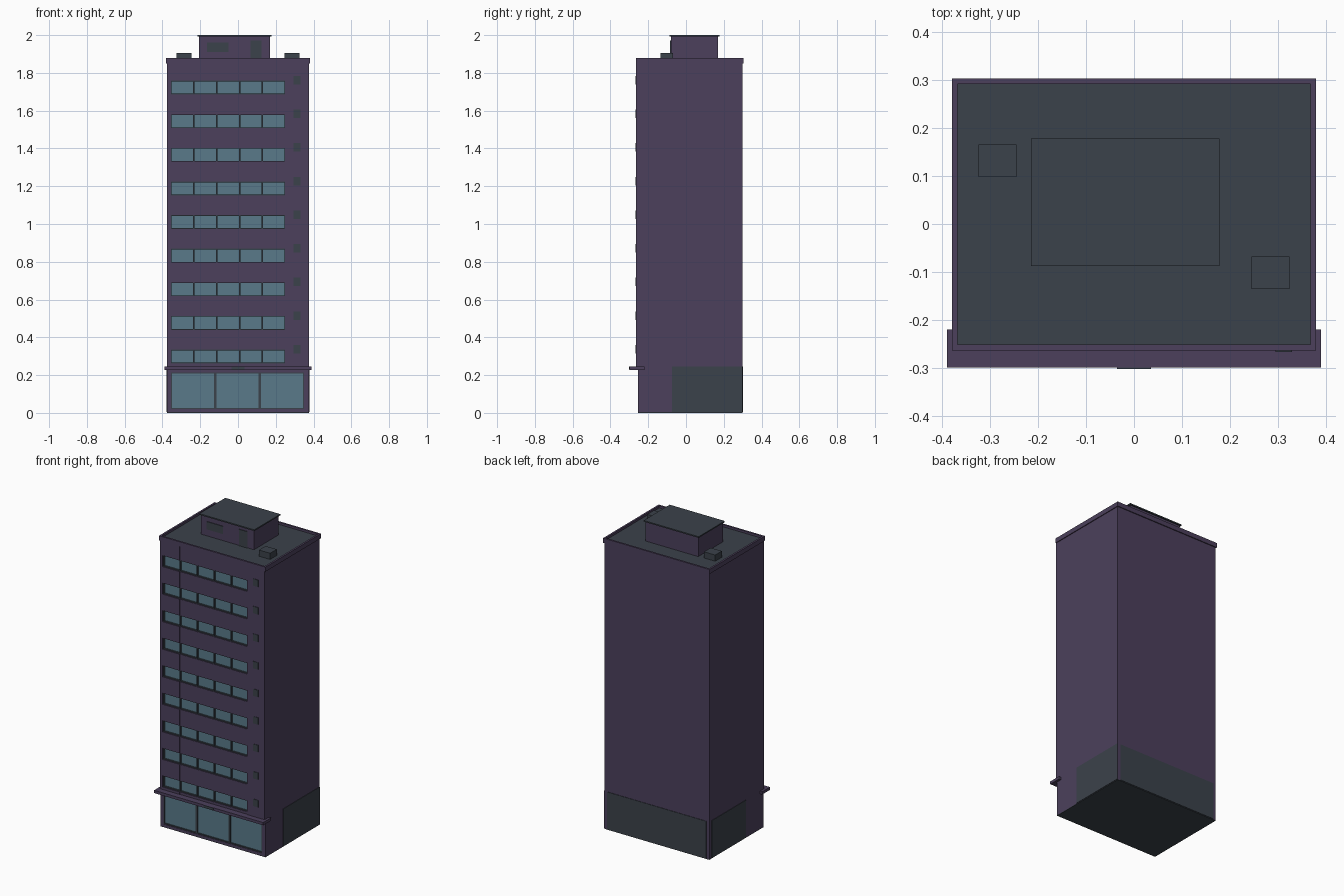
import bpy, bmesh

cube = bpy.data.objects.get("Cube")
if cube:
    bpy.data.objects.remove(cube, do_unlink=True)


def material(name, colour):
    m = bpy.data.materials.new(name)
    m.use_nodes = True
    m.diffuse_color = (*colour, 1)
    m.node_tree.nodes["Principled BSDF"].inputs["Base Color"].default_value = (*colour, 1)
    return m


WALL = material("purple wall", (0.072, 0.051, 0.107))
GREY = material("slate grey", (0.044, 0.054, 0.069))
GLASS = material("blue glass", (0.102, 0.195, 0.254))


def boxes(name, mat, spans):
    """One object made of boxes, each given as (x0, x1, y0, y1, z0, z1)."""
    bm = bmesh.new()
    for x0, x1, y0, y1, z0, z1 in spans:
        for v in bmesh.ops.create_cube(bm, size=1)["verts"]:
            v.co = (x1 if v.co.x > 0 else x0,
                    y1 if v.co.y > 0 else y0,
                    z1 if v.co.z > 0 else z0)
    mesh = bpy.data.meshes.new(name)
    bm.to_mesh(mesh)
    bm.free()
    mesh.materials.append(mat)
    obj = bpy.data.objects.new(name, mesh)
    bpy.context.collection.objects.link(obj)
    return obj


W = 0.375                     # half width of the walls
BACK = 0.298
CORE = -0.24                  # plane behind the windows
FRONT = -0.26
BASE_TOP, FLOOR, FLOORS = 0.245, 0.178, 9
WALL_TOP, TOP = 1.85, 1.88
floor_z = [BASE_TOP + FLOOR * i for i in range(FLOORS)]


def window_row(xs, z0, z1, front, bar):
    """Glass, bars and rails of one row of panes divided at xs."""
    glass = [(xs[0], xs[-1], CORE - 0.006, CORE, z0, z1)]
    frame = [(x - bar, x + bar, front, CORE, z0, z1) for x in xs[1:-1]]
    frame += [(xs[0], xs[0] + bar, front, CORE, z0, z1),
              (xs[-1] - bar, xs[-1], front, CORE, z0, z1),
              (xs[0], xs[-1], front, CORE, z0, z0 + bar),
              (xs[0], xs[-1], front, CORE, z1 - bar, z1)]
    return glass, frame


# Main tower block
boxes("tower_core", WALL, [(-W, W, CORE, BACK, 0.004, WALL_TOP)])
boxes("underside", GREY, [(-W, W, -0.255, BACK, 0, 0.004)])

# Upper facade: spandrels, end piers and window rows
LEFT, RIGHT = -0.355, 0.25
panes = [LEFT + (RIGHT - LEFT) * i / 5 for i in range(6)]
spandrels, glass, frames, vents = [], [], [], []
for i, z in enumerate(floor_z):
    z0, z1 = z + 0.017, z + 0.09
    top = floor_z[i + 1] if i + 1 < FLOORS else WALL_TOP
    for a, b, y in ((LEFT, panes[1], FRONT - 0.002), (panes[1], RIGHT, FRONT)):
        spandrels += [(a, b, y, CORE, z, z0), (a, b, y, CORE, z1, top)]
    g, f = window_row(panes, z0, z1, FRONT + 0.003, 0.004)
    glass += g
    frames += f
    vents.append((0.295, 0.33, FRONT - 0.007, CORE, z + 0.07, z + 0.115))
boxes("spandrels", WALL, spandrels)
boxes("end_piers", WALL, [(-W, LEFT, FRONT - 0.002, CORE, BASE_TOP, WALL_TOP),
                          (RIGHT, W, FRONT - 0.004, CORE, BASE_TOP, WALL_TOP)])
boxes("window_glass", GLASS, glass)
boxes("window_frames", GREY, frames)
boxes("wall_vents", GREY, vents)

# Ground floor shopfront
SHOP = -0.255
glass, frames = window_row([-0.355, -0.12, 0.115, 0.35], 0.02, 0.215, SHOP + 0.003, 0.006)
boxes("shop_glass", GLASS, glass)
boxes("shop_frames", GREY, frames)
boxes("shop_surround", WALL, [(-W, -0.355, SHOP, CORE, 0.004, BASE_TOP),
                              (0.35, W, SHOP, CORE, 0.004, BASE_TOP),
                              (-0.355, 0.35, SHOP, CORE, 0.004, 0.02),
                              (-0.355, 0.35, SHOP, CORE, 0.215, BASE_TOP)])

# Grey cladding around the rear of the ground floor
boxes("rear_cladding", GREY, [(-0.355, 0.355, BACK, BACK + 0.003, 0.004, BASE_TOP),
                              (W, W + 0.003, -0.075, BACK, 0.004, BASE_TOP),
                              (-W - 0.003, -W, -0.075, 0.275, 0.004, BASE_TOP)])

# Canopy over the entrance
boxes("canopy", WALL, [(-0.39, 0.39, -0.3, -0.22, 0.228, 0.246)])
boxes("canopy_plate", GREY, [(-0.035, 0.035, -0.303, -0.3, 0.231, 0.246)])

# Roof deck and parapet
PX, PY0, PY1, RIM = 0.38, -0.264, 0.304, 0.012
boxes("roof_deck", GREY, [(-PX + RIM, PX - RIM, PY0 + RIM, PY1 - RIM, WALL_TOP, 1.866)])
boxes("parapet", WALL, [(-PX, PX, PY0, PY0 + RIM, WALL_TOP, TOP),
                        (-PX, PX, PY1 - RIM, PY1, WALL_TOP, TOP),
                        (-PX, -PX + RIM, PY0 + RIM, PY1 - RIM, WALL_TOP, TOP),
                        (PX - RIM, PX, PY0 + RIM, PY1 - RIM, WALL_TOP, TOP)])

# Rooftop plant room and service boxes
boxes("plant_room", WALL, [(-0.207, 0.17, -0.08, 0.17, 1.866, 1.992)])
boxes("plant_room_roof", GREY, [(-0.215, 0.178, -0.088, 0.178, 1.992, 2.0)])
boxes("plant_room_louvre", GREY, [(-0.165, -0.05, -0.084, -0.08, 1.91, 1.96)])
boxes("plant_room_door", GREY, [(0.065, 0.125, -0.084, -0.08, 1.866, 1.972)])
boxes("roof_boxes", GREY, [(x - 0.04, x + 0.04, y - 0.034, y + 0.034, 1.866, 1.906)
                           for x, y in ((-0.285, 0.132), (0.285, -0.102))])
